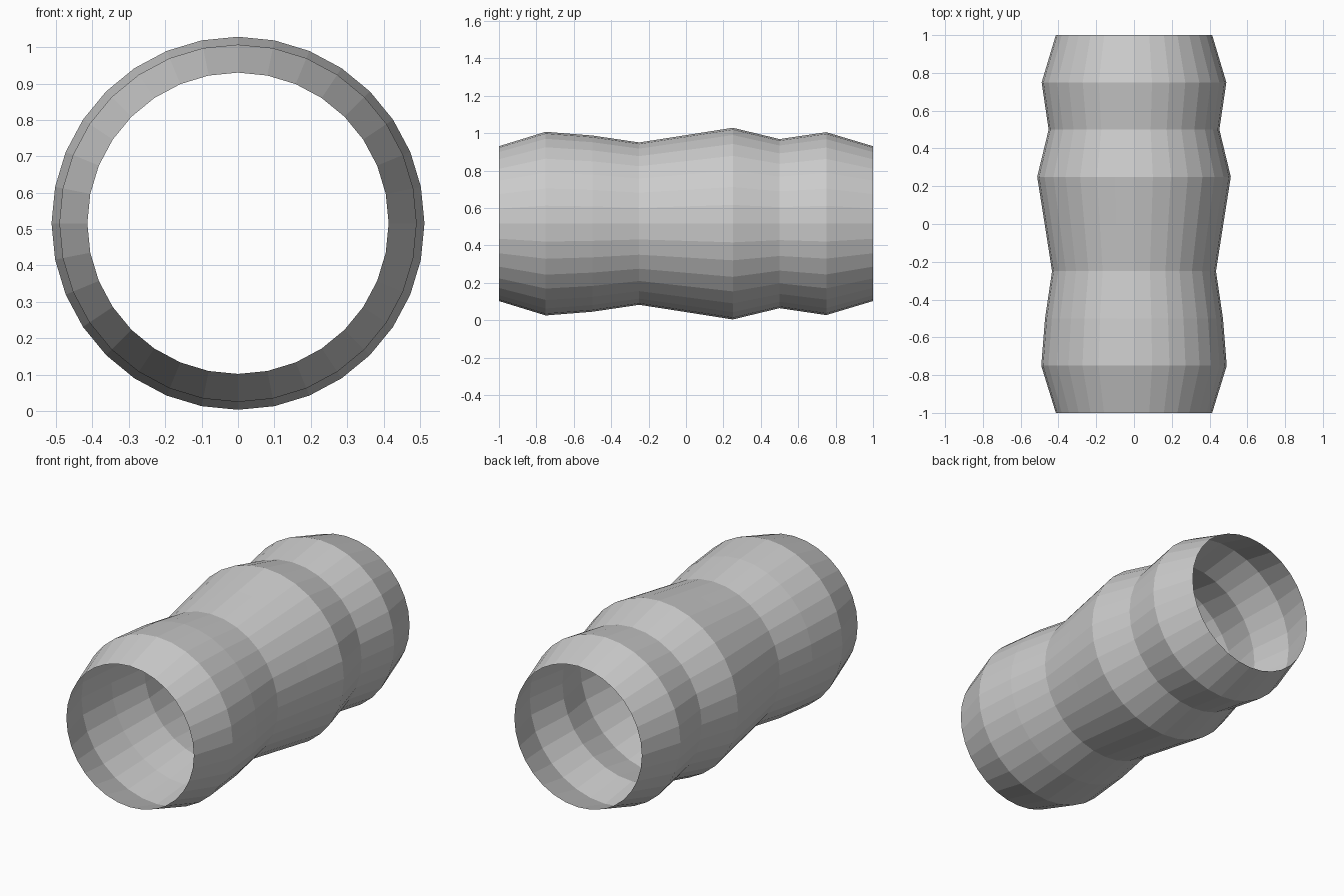
import bpy, bmesh
from math import sin, cos, tau

if "Cube" in bpy.data.objects:
    bpy.data.objects.remove(bpy.data.objects["Cube"])

SIDES = 32
CENTRE_Z = 0.516
# (y, radius) profile along the tube
PROFILE = [(-1, 0.414), (-0.75, 0.491), (-0.5, 0.471), (-0.25, 0.434), (0, 0.473),
           (0.25, 0.5125), (0.5, 0.452), (0.75, 0.489), (1, 0.414)]

# Open-ended thin tube: one ring per profile point, bridged by quads
bm = bmesh.new()
rings = [[bm.verts.new((r * cos(tau * i / SIDES), y, CENTRE_Z + r * sin(tau * i / SIDES)))
          for i in range(SIDES)] for y, r in PROFILE]
for a, b in zip(rings, rings[1:]):
    for i in range(SIDES):
        j = (i + 1) % SIDES
        bm.faces.new((a[i], b[i], b[j], a[j]))
bm.normal_update()

# Make the faces point outwards
face = bm.faces[:][0]
mid = face.calc_center_median()
if face.normal.x * mid.x + face.normal.z * (mid.z - CENTRE_Z) < 0:
    bmesh.ops.reverse_faces(bm, faces=bm.faces[:])

mesh = bpy.data.meshes.new("ribbed_tube")
bm.to_mesh(mesh)
bm.free()
bpy.context.collection.objects.link(bpy.data.objects.new("ribbed_tube", mesh))
